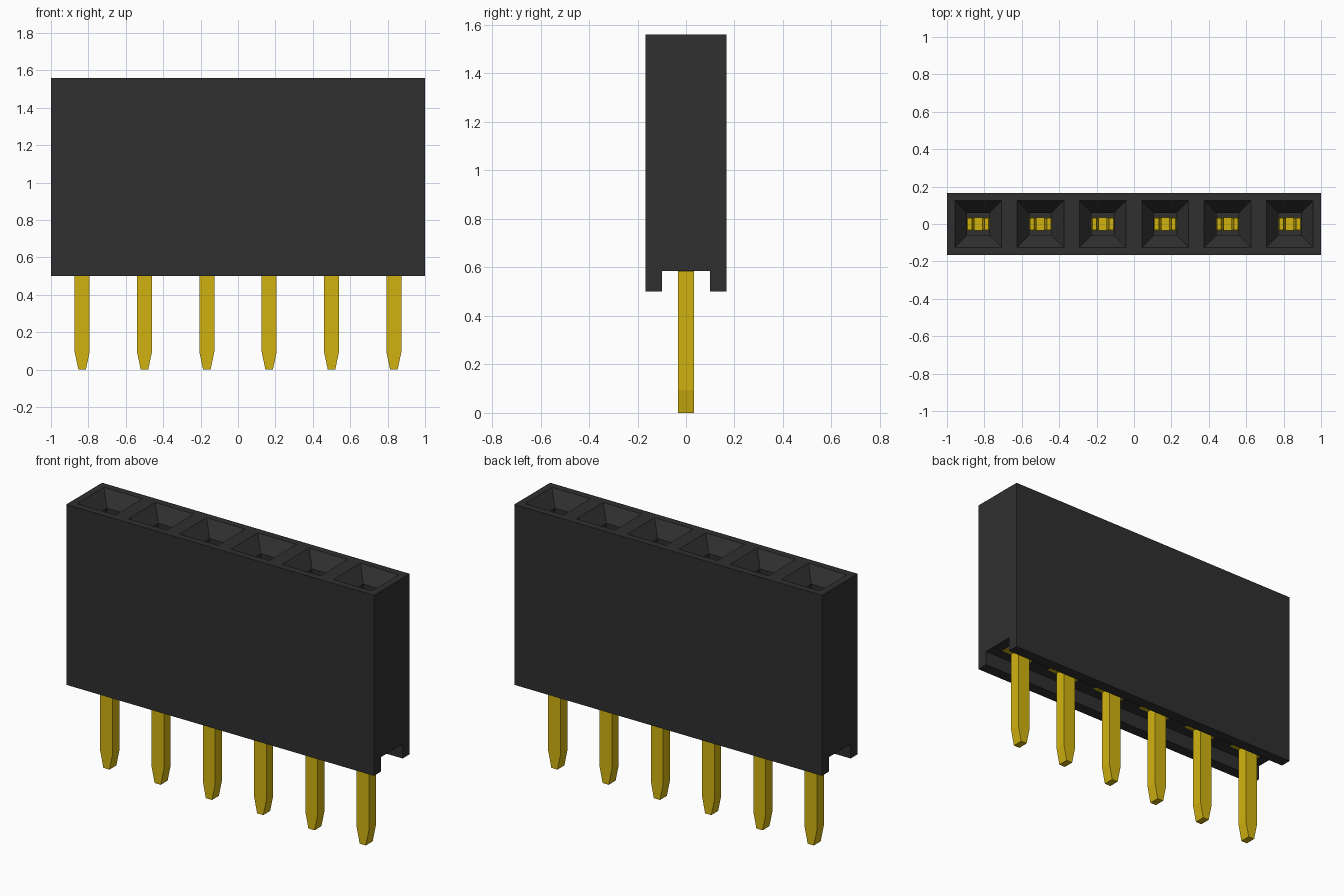
import bpy
import bmesh

cube = bpy.data.objects.get("Cube")
if cube:
    bpy.data.objects.remove(cube, do_unlink=True)

PITCH = 1 / 3
COLUMNS = [(i - 2.5) * PITCH for i in range(6)]
TOP, BOTTOM, CEILING = 1.56, 0.5, 0.585


def material(name, rgb):
    mat = bpy.data.materials.new(name)
    mat.use_nodes = True
    mat.diffuse_color = (*rgb, 1)
    mat.node_tree.nodes["Principled BSDF"].inputs["Base Color"].default_value = (*rgb, 1)
    return mat


BLACK = material("black plastic", (0.029, 0.029, 0.029))
GOLD = material("gold metal", (0.64, 0.45, 0.005))


def loft(bm, rings, x=0):
    """Closed solid through rectangles given as (z, half width, half depth)."""
    loops = [[bm.verts.new((x + sx * hx, sy * hy, z))
              for sx, sy in ((-1, -1), (1, -1), (1, 1), (-1, 1))]
             for z, hx, hy in rings]
    bm.faces.new(loops[0])
    bm.faces.new(loops[-1])
    for a, b in zip(loops, loops[1:]):
        for i in range(4):
            j = (i + 1) % 4
            bm.faces.new((a[i], a[j], b[j], b[i]))


def extrude_profile(bm, points, depth):
    """Solid from an (x, z) outline, extruded evenly along y."""
    front = [bm.verts.new((x, -depth, z)) for x, z in points]
    back = [bm.verts.new((x, depth, z)) for x, z in points]
    bm.faces.new(front)
    bm.faces.new(back)
    for i in range(len(points)):
        j = (i + 1) % len(points)
        bm.faces.new((front[i], front[j], back[j], back[i]))


def finish(bm, name, mat):
    bmesh.ops.recalc_face_normals(bm, faces=bm.faces)
    mesh = bpy.data.meshes.new(name)
    bm.to_mesh(mesh)
    bm.free()
    mesh.materials.append(mat)
    obj = bpy.data.objects.new(name, mesh)
    bpy.context.collection.objects.link(obj)
    return obj


# Housing block
bm = bmesh.new()
loft(bm, [(BOTTOM, 1, PITCH / 2), (TOP, 1, PITCH / 2)])
housing = finish(bm, "housing", BLACK)

# Cutter for the channel along the underside
bm = bmesh.new()
loft(bm, [(BOTTOM - 0.1, 1.1, 0.1), (CEILING, 1.1, 0.1)])
channel = finish(bm, "channel_cutter", BLACK)

# Cutter for funnels, contact chambers and pin slots
bm = bmesh.new()
for x in COLUMNS:
    loft(bm, [(CEILING - 0.03, 0.102, 0.036), (0.62, 0.102, 0.036),
              (0.62, 0.125, 0.06), (1.4, 0.125, 0.06), (1.4, 0.06, 0.06),
              (TOP - 0.08, 0.06, 0.06), (TOP, 0.125, 0.125),
              (TOP + 0.05, 0.125, 0.125)], x)
sockets = finish(bm, "socket_cutter", BLACK)

for cutter in (channel, sockets):
    mod = housing.modifiers.new(cutter.name, "BOOLEAN")
    mod.operation = "DIFFERENCE"
    mod.solver = "EXACT"
    mod.object = cutter
    cutter.hide_render = True
    cutter.hide_viewport = True
    cutter.display_type = "WIRE"

# Bake the cuts, then drop the cutters
bpy.context.view_layer.update()
graph = bpy.context.evaluated_depsgraph_get()
baked = bpy.data.meshes.new_from_object(housing.evaluated_get(graph))
housing.modifiers.clear()
housing.data = baked
for cutter in (channel, sockets):
    bpy.data.objects.remove(cutter, do_unlink=True)

# Contact: tapered pin, flat base and two spring arms
bm = bmesh.new()
loft(bm, [(0, 0.02, 0.032), (0.095, 0.04, 0.032), (CEILING, 0.04, 0.032)])
loft(bm, [(CEILING - 0.002, 0.1, 0.034), (0.7, 0.1, 0.034)])
ARM = [(0.1, 0.69), (0.1, 0.8), (0.045, 1.28), (0.056, 1.37),
       (0.034, 1.37), (0.02, 1.28), (0.07, 0.8), (0.07, 0.69)]
for side in (-1, 1):
    extrude_profile(bm, [(side * x, z) for x, z in ARM], 0.032)
contact = finish(bm, "contact_1", GOLD)
contact.location.x = COLUMNS[0]

# Repeat the contact along the row
for number, x in enumerate(COLUMNS[1:], 2):
    copy = bpy.data.objects.new(f"contact_{number}", contact.data)
    copy.location.x = x
    bpy.context.collection.objects.link(copy)
